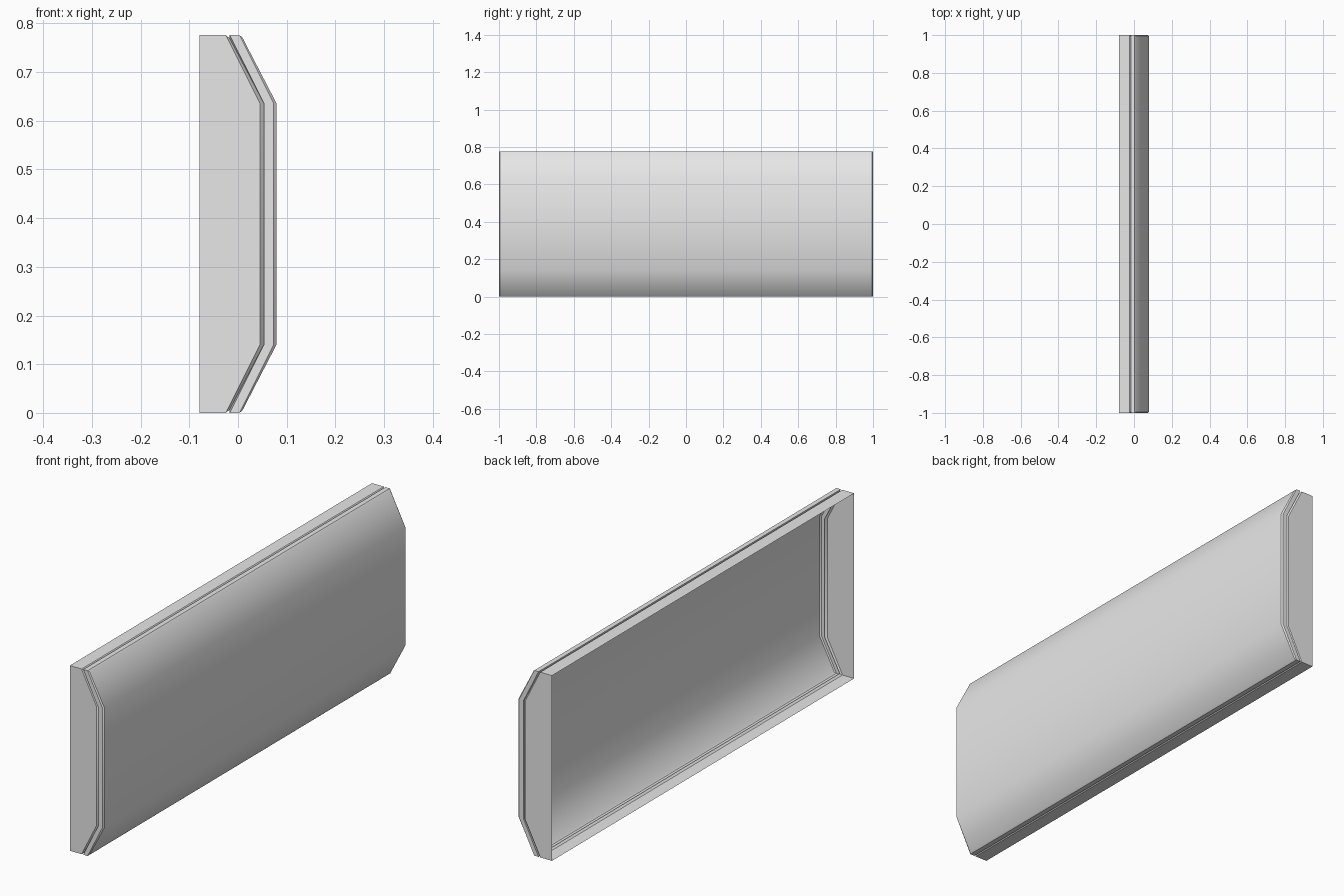
import bpy, bmesh, math

cube = bpy.data.objects.get("Cube")
if cube:
    bpy.data.objects.remove(cube, do_unlink=True)

LENGTH, HEIGHT = 2.0, 0.776
SLOPE = 0.14          # height of each sloped band

grey = bpy.data.materials.new("light_grey")
grey.use_nodes = True
grey.diffuse_color = (0.8, 0.8, 0.8, 1)
grey.node_tree.nodes["Principled BSDF"].inputs["Base Color"].default_value = (0.8, 0.8, 0.8, 1)

bm = bmesh.new()


def ring(x_edge, x_middle, inset):
    """Closed loop round the panel, bulging between the sloped bands."""
    profile = [(x_edge, inset), (x_middle, SLOPE),
               (x_middle, HEIGHT - SLOPE), (x_edge, HEIGHT - inset)]
    y = LENGTH / 2 - inset
    near = [bm.verts.new((x, -y, z)) for x, z in profile]
    far = [bm.verts.new((x, y, z)) for x, z in reversed(profile)]
    return near + far


# Open back, side walls, bevelled groove, front slab and its bevelled rim
rings = [ring(*r) for r in (
    (-0.079, -0.079, 0),
    (-0.025, 0.045, 0),
    (-0.017, 0.053, 0.007),
    (-0.017, 0.053, 0),
    (0.003, 0.073, 0),
    (0.009, 0.079, 0.005),
)]
for a, b in zip(rings, rings[1:]):
    for i in range(len(a)):
        j = (i + 1) % len(a)
        bm.faces.new((a[i], a[j], b[j], b[i]))

# Front face: two sloped bands and the flat middle
front = rings[-1]
for i in range(3):
    bm.faces.new((front[i], front[7 - i], front[6 - i], front[i + 1]))

bmesh.ops.recalc_face_normals(bm, faces=bm.faces[:])
middle = max(bm.faces, key=lambda f: f.calc_area())
if middle.normal.x < 0:
    bmesh.ops.reverse_faces(bm, faces=bm.faces[:])

mesh = bpy.data.meshes.new("panel_shell")
bm.to_mesh(mesh)
bm.free()
mesh.materials.append(grey)
panel = bpy.data.objects.new("panel_shell", mesh)
bpy.context.collection.objects.link(panel)

# Soft bend between flat and sloped bands, crisp rims
bpy.ops.object.select_all(action="DESELECT")
panel.select_set(True)
bpy.context.view_layer.objects.active = panel
bpy.ops.object.shade_smooth_by_angle(angle=math.radians(30))
